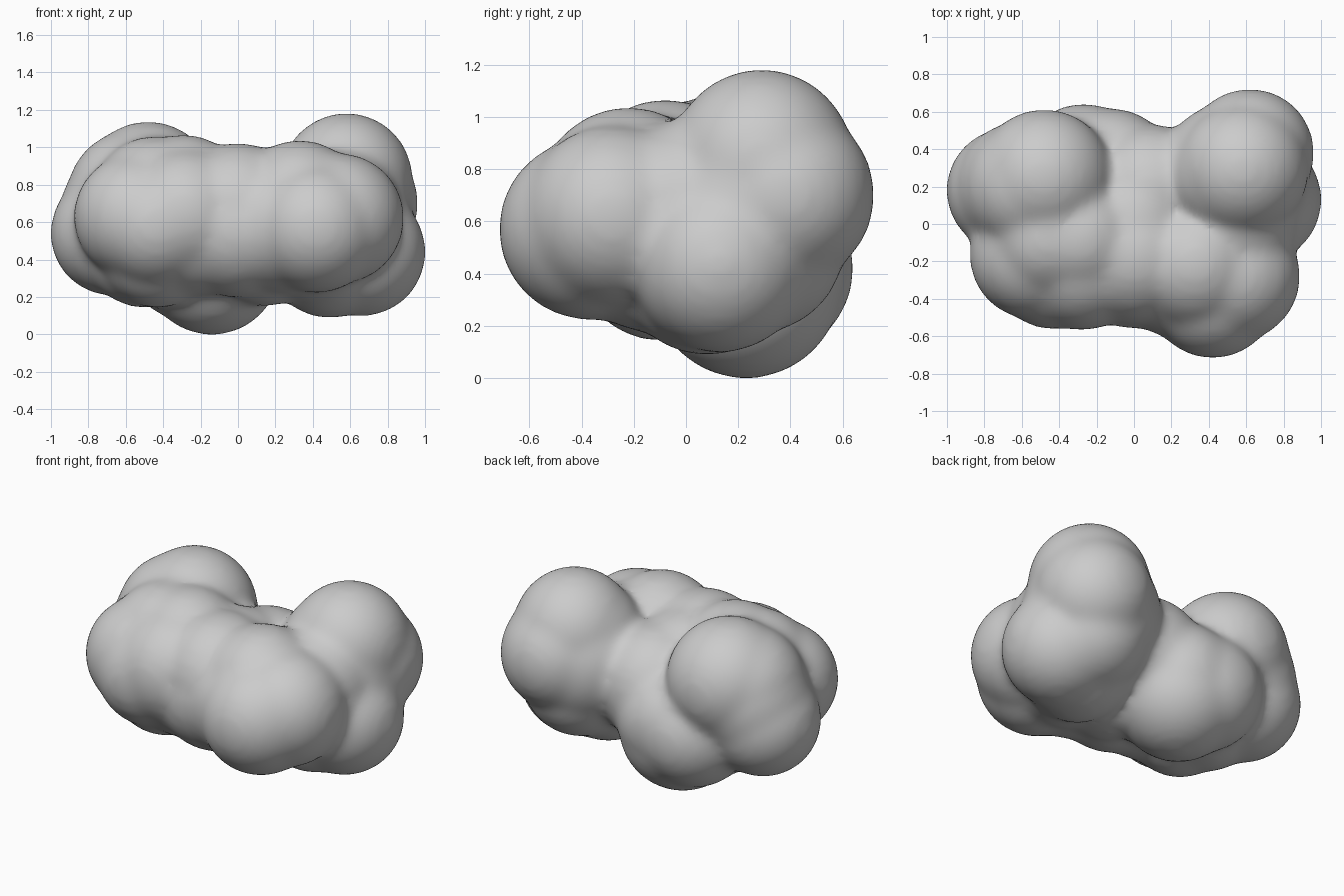
import bpy, bmesh
from mathutils import Matrix

# Overlapping puffs: x, y, z, radius
PUFFS = [
    # back right
    (0.58, 0.29, 0.83, 0.355), (0.53, 0.26, 0.79, 0.34), (0.62, 0.38, 0.70, 0.345),
    (0.66, 0.13, 0.44, 0.345), (0.55, 0.27, 0.51, 0.34), (0.53, 0.02, 0.65, 0.345),
    (0.53, 0.25, 0.66, 0.405),
    # back left
    (-0.48, 0.25, 0.775, 0.365), (-0.56, 0.20, 0.74, 0.355), (-0.67, 0.18, 0.54, 0.335),
    (-0.60, 0.20, 0.66, 0.35), (-0.45, 0.04, 0.72, 0.34),
    # underside
    (-0.14, 0.23, 0.365, 0.37), (-0.27, 0.30, 0.42, 0.345), (-0.12, 0.28, 0.45, 0.34),
    (-0.50, 0.05, 0.47, 0.33), (0.49, 0.08, 0.43, 0.345), (0.15, -0.05, 0.49, 0.34),
    (-0.43, -0.10, 0.465, 0.325), (0.40, -0.12, 0.51, 0.34),
    # core
    (0.08, 0.18, 0.58, 0.355), (0.0, 0.0, 0.63, 0.35),
    # front left
    (-0.54, -0.17, 0.63, 0.34), (-0.43, -0.23, 0.58, 0.335),
    (-0.45, -0.08, 0.73, 0.33), (-0.29, -0.08, 0.735, 0.335), (-0.28, -0.21, 0.64, 0.36),
    (-0.22, -0.16, 0.55, 0.345),
    # front right
    (0.42, -0.37, 0.57, 0.35), (0.54, -0.28, 0.62, 0.35), (0.33, -0.22, 0.69, 0.35),
    (0.24, -0.25, 0.58, 0.36),
    # front middle
    (0.0, -0.18, 0.665, 0.36), (0.0, -0.20, 0.555, 0.36),
]

bm = bmesh.new()
for x, y, z, r in PUFFS:
    bmesh.ops.create_icosphere(bm, subdivisions=4, radius=r,
                               matrix=Matrix.Translation((x, y, z)))
mesh = bpy.data.meshes.new("cloud_body")
bm.to_mesh(mesh)
bm.free()
cloud = bpy.data.objects.new("cloud_body", mesh)
bpy.context.collection.objects.link(cloud)

# Fuse the puffs into one skin and soften the creases
fuse = cloud.modifiers.new("fuse", 'REMESH')
fuse.mode = 'VOXEL'
fuse.voxel_size = 0.025
fuse.use_smooth_shade = True
soften = cloud.modifiers.new("soften", 'SMOOTH')
soften.factor = 0.5
soften.iterations = 25

grey = bpy.data.materials.new("soft grey")
grey.diffuse_color = (0.6, 0.6, 0.6, 1)
mesh.materials.append(grey)
mesh.shade_smooth()
